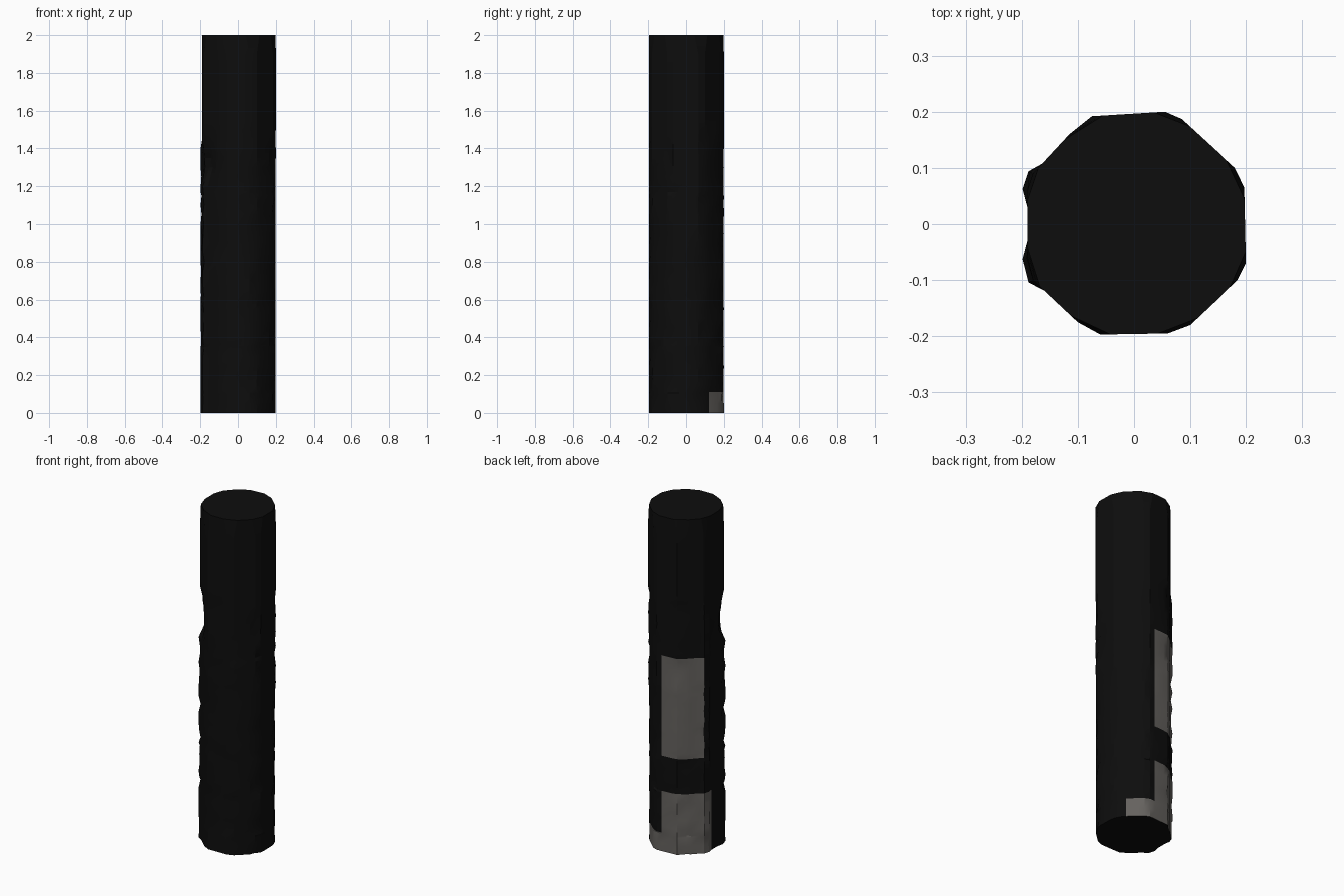
import bpy
import bmesh
import random
from mathutils import Vector

random.seed(4)

cube = bpy.data.objects.get("Cube")
if cube:
    bpy.data.objects.remove(cube, do_unlink=True)


def make_material(name, color):
    mat = bpy.data.materials.new(name)
    mat.use_nodes = True
    mat.diffuse_color = color
    mat.node_tree.nodes["Principled BSDF"].inputs["Base Color"].default_value = color
    return mat


black = make_material("black", (0.004, 0.004, 0.004, 1))
grey = make_material("warm grey", (0.13, 0.122, 0.113, 1))

# Start and end of each of the eight flat sides, counter-clockwise from +x
SIDES = [
    ((.2, -.07), (.197, .065)), ((.18, .1), (.085, .187)),
    ((.055, .2), (-.075, .192)), ((-.115, .16), (-.18, .09)),
    ((-.19, .06), (-.19, -.06)), ((-.18, -.1), (-.1, -.175)),
    ((-.06, -.197), (.06, -.195)), ((.1, -.18), (.185, -.1)),
]
# Ring heights, including the edges of the bare patches
LEVELS = sorted({round(i * .05, 2) for i in range(40)} | {.11, .36, .57, 1.17, 1.97, 2})
NOTCH = Vector((-.18, -.1))


def ring_points(z):
    """One cross-section: plain sides, worn corners, flared corner cuts at the top."""
    flare = max(0, (z - 1.9) / .1) * .15
    points = []
    for side, (a, b) in enumerate(SIDES):
        a, b = Vector(a), Vector(b)
        for k, t in enumerate((flare, .25, .75, 1 - flare)):
            p = a.lerp(b, t)
            out = p.normalized()
            if k in (0, 3) and z < 1.5:
                # old chips along the corners
                wear = random.random() ** 4 * .011
                p -= out * wear
                # swollen corners on the -x side
                if p.x < -.17:
                    p += out * .009
                # slimmer +x corners near the bottom
                if p.x > .17 and z < .95:
                    p -= out * .004
            # one deep bite out of a corner
            if 1.2 < z < 1.5:
                depth = min((z - 1.2) / .1, (1.5 - z) / .17)
                near = max(0, 1 - (p - NOTCH).length / .09)
                p -= out * .045 * depth * near
            points.append(p)
    return points


def is_bare(column, z):
    """Columns and heights where the dark coat is missing."""
    if z < .11:
        return 5 <= column <= 16
    if z < .36:
        return 9 <= column <= 16
    return .57 < z < 1.17 and 9 <= column <= 14


# Column body
bm = bmesh.new()
rings = [[bm.verts.new((p.x, p.y, z)) for p in ring_points(z)] for z in LEVELS]
count = len(rings[0])
for low, high, z0, z1 in zip(rings, rings[1:], LEVELS, LEVELS[1:]):
    for c in range(count):
        d = (c + 1) % count
        face = bm.faces.new((low[c], low[d], high[d], high[c]))
        face.material_index = int(is_bare(c, (z0 + z1) / 2))
bm.faces.new(rings[-1])
bm.faces.new(rings[0][::-1])
mesh = bpy.data.meshes.new("column")
bm.to_mesh(mesh)
bm.free()
mesh.materials.append(black)
mesh.materials.append(grey)
column = bpy.data.objects.new("column", mesh)
bpy.context.collection.objects.link(column)

# Smooth wear, crisp corners
bpy.ops.object.select_all(action='DESELECT')
column.select_set(True)
bpy.context.view_layer.objects.active = column
bpy.ops.object.shade_smooth_by_angle(angle=.35)
